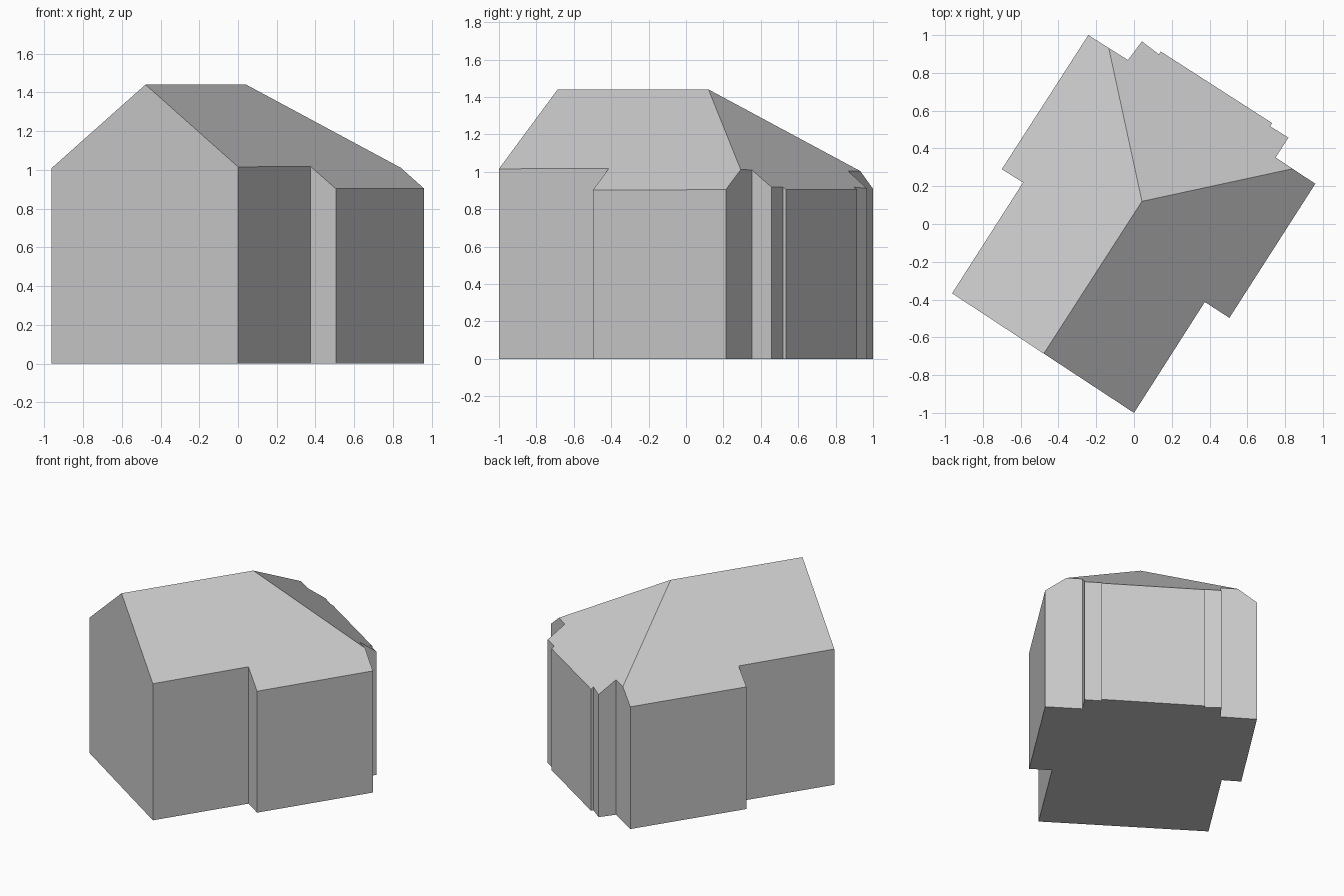
import bpy
import bmesh
from mathutils import Vector

# Remove the default cube
cube = bpy.data.objects.get("Cube")
if cube:
    bpy.data.objects.remove(cube, do_unlink=True)

# One plain grey for walls and roof
grey = bpy.data.materials.new("plain grey")
grey.use_nodes = True
colour = (0.6, 0.6, 0.6, 1)
grey.diffuse_color = colour
grey.node_tree.nodes["Principled BSDF"].inputs["Base Color"].default_value = colour

# Wall outline, counter-clockwise from the front corner
FOOTPRINT = [
    (0, -1), (.375, -.413), (.505, -.497), (.96, .213),
    (.75, .352), (.817, .457), (.72, .518), (.732, .534),
    (.142, .913), (.132, .898), (.042, .967), (-.032, .868),
    (-.242, 1), (-.70, .29), (-.587, .22), (-.963, -.367),
]
RIDGE_START = Vector((-.478, -.687, 1.44))
RIDGE_END = Vector((.042, .12, 1.44))
PITCH = .743
TALL = 3

along = (RIDGE_END - RIDGE_START).normalized()
across = Vector((along.y, -along.x, 0))


def cut_slope(bm, point, downhill):
    """Trim away all above a roof slope that falls in the given direction."""
    normal = downhill * PITCH + Vector((0, 0, 1))
    bmesh.ops.bisect_plane(
        bm, geom=bm.verts[:] + bm.edges[:] + bm.faces[:],
        dist=1e-5, plane_co=point, plane_no=normal, clear_outer=True)
    rim = [e for e in bm.edges if e.is_boundary]
    bmesh.ops.holes_fill(bm, edges=rim, sides=0)


# Raise the walls from the outline
bm = bmesh.new()
floor = bm.faces.new([bm.verts.new((x, y, 0)) for x, y in FOOTPRINT])
top = bmesh.ops.extrude_face_region(bm, geom=[floor], use_keep_orig=True)["geom"]
for v in top:
    if isinstance(v, bmesh.types.BMVert):
        v.co.z = TALL

# Shape the roof: two main slopes and the hipped back end
for downhill in (across, -across, along):
    cut_slope(bm, RIDGE_END, downhill)
bmesh.ops.recalc_face_normals(bm, faces=bm.faces[:])

mesh = bpy.data.meshes.new("house_body")
bm.to_mesh(mesh)
bm.free()
mesh.materials.append(grey)
house = bpy.data.objects.new("house_body", mesh)
bpy.context.collection.objects.link(house)
